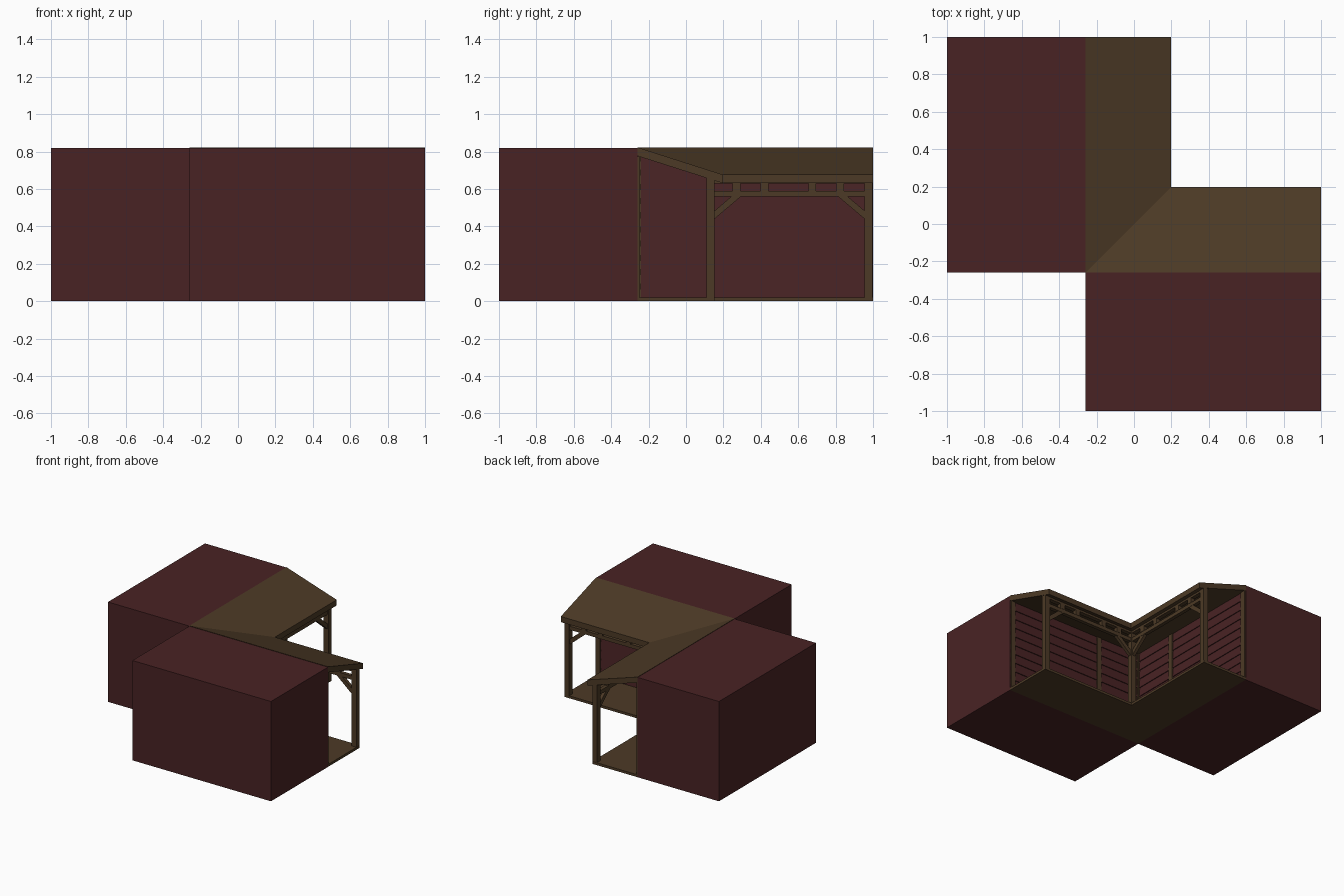
import bpy, bmesh
from mathutils import Vector

if "Cube" in bpy.data.objects:
    bpy.data.objects.remove(bpy.data.objects["Cube"])

def material(name, col):
    m = bpy.data.materials.new(name)
    m.diffuse_color = (*col, 1)
    m.use_nodes = True
    m.node_tree.nodes["Principled BSDF"].inputs["Base Color"].default_value = m.diffuse_color
    return m

RED = material("dark_red_paint", (0.066, 0.0165, 0.0175))
WOOD = material("brown_timber", (0.073, 0.042, 0.019))

W = -0.26                 # wall plane
EAVE, TOP, LOW, THICK = 0.197, 0.823, 0.677, 0.046
P0, P1 = 0.11, 0.152      # post line

def roof_under(v):
    return TOP - THICK - (v - W) * (TOP - LOW) / (EAVE - W)

def prism(name, poly, offset, mat, swap=False):
    """Extrude a polygon by an offset; swap exchanges x and y for the second wing."""
    bm = bmesh.new()
    fix = lambda p: Vector((p[1], p[0], p[2])) if swap else Vector(p)
    face = bm.faces.new([bm.verts.new(fix(p)) for p in poly])
    ext = bmesh.ops.extrude_face_region(bm, geom=[face])
    bmesh.ops.translate(bm, vec=fix(offset),
                        verts=[g for g in ext["geom"] if isinstance(g, bmesh.types.BMVert)])
    bmesh.ops.recalc_face_normals(bm, faces=bm.faces)
    me = bpy.data.meshes.new(name)
    bm.to_mesh(me)
    bm.free()
    me.materials.append(mat)
    ob = bpy.data.objects.new(name, me)
    bpy.context.collection.objects.link(ob)
    return ob

def box(name, x0, x1, y0, y1, z0, z1, mat, swap=False):
    return prism(name, [(x0, y0, z0), (x1, y0, z0), (x1, y1, z0), (x0, y1, z0)],
                 (0, 0, z1 - z0), mat, swap)

# House wings
box("left_house_wing", -1, W, W, 1, 0, 0.82, RED)
box("front_house_wing", W, 1, -1, W, 0, 0.82, RED)

# L-shaped porch floor
prism("porch_floor", [(W, W, 0), (P1, W, 0), (1, W, 0), (1, P1, 0), (P1, P1, 0),
                      (P1, 1, 0), (W, 1, 0)], (0, 0, 0.02), WOOD)

# Corner post shared by both porch wings
box("corner_post", P0, P1, P0, P1, 0, roof_under(P0) + 0.01, WOOD)

for side, swap in (("left", False), ("front", True)):
    # Sloping roof, meeting the other one in a diagonal valley
    prism(side + "_porch_roof", [(W, W, TOP), (EAVE, EAVE, LOW), (EAVE, 1, LOW), (W, 1, TOP)],
          (0, 0, -THICK), WOOD, swap)

    # End post and beams
    box(side + "_end_post", P0, P1, 0.955, 0.998, 0, roof_under(P0) + 0.01, WOOD, swap)
    box(side + "_lower_beam", P0 + 0.006, P1 - 0.006, P1, 0.955, 0.56, 0.59, WOOD, swap)
    box(side + "_upper_beam", P0 + 0.004, P1 - 0.004, P1, 0.955, 0.63, 0.66, WOOD, swap)

    # Short blocks between the beams
    for i, c in enumerate((0.27, 0.42, 0.675, 0.825)):
        box(f"{side}_beam_block_{i}", P0 + 0.004, P1 - 0.004, c - 0.021, c + 0.021,
            0.59, 0.632, WOOD, swap)

    # Diagonal braces
    for label, start, d in (("inner", P1, 1), ("outer", 0.955, -1)):
        xb = P0 + 0.008
        prism(f"{side}_{label}_brace",
              [(xb, start, 0.44), (xb, start + d * 0.142, 0.56),
               (xb, start + d * 0.09, 0.56), (xb, start, 0.483)],
              (0.026, 0, 0), WOOD, swap)

    # Wall trim posts and rails
    for label, a, b in (("corner", W, W + 0.02), ("middle", P0, P1), ("end", 0.955, 0.998)):
        box(f"{side}_wall_{label}_trim", W, W + 0.012, a, b, 0.02, 0.775, WOOD, swap)

    # Lapped siding boards: sloped face with an underside step
    n, z0 = 10, 0.02
    h = (0.78 - z0) / n
    for i in range(n):
        z = z0 + i * h
        prism(f"{side}_siding_board_{i}",
              [(W - 0.002, W, z), (W + 0.008, W, z), (W + 0.001, W, z + h), (W - 0.002, W, z + h)],
              (0, 0.998 - W, 0), RED, swap)
